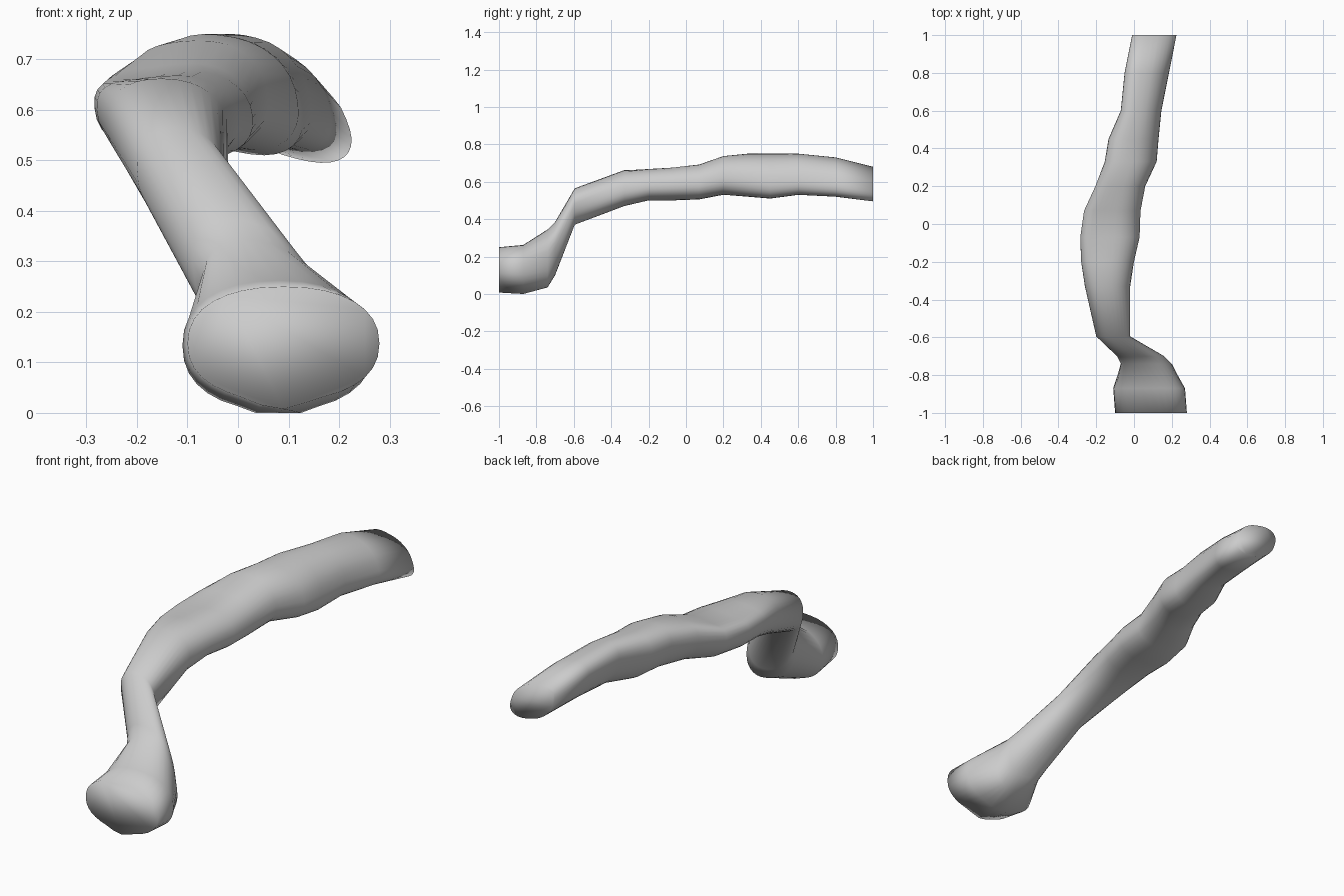
import bpy, bmesh
from math import sin, cos, pi, copysign

if "Cube" in bpy.data.objects:
    bpy.data.objects.remove(bpy.data.objects["Cube"])

# Cross-sections along the branch: y, x min, x max, z min, z max, tilt, top dent
SECTIONS = [
    (-1.00, -.10, .28, .025, .25, .00, 0),
    (-0.87, -.11, .27, .005, .262, .00, 0),
    (-0.74, -.07, .20, .035, .345, -.20, 0),
    (-0.70, -.09, .16, .10, .385, -.20, 0),
    (-0.595, -.20, -.02, .37, .565, -.08, 0),
    (-0.33, -.26, -.02, .47, .662, -.05, 0),
    (-0.20, -.28, .00, .50, .678, -.08, .015),
    (-0.07, -.285, .03, .50, .69, -.08, .025),
    (0.07, -.265, .035, .505, .705, -.10, .02),
    (0.20, -.205, .06, .53, .745, -.10, .01),
    (0.33, -.155, .12, .52, .75, -.15, 0),
    (0.45, -.135, .13, .51, .75, -.18, 0),
    (0.60, -.07, .145, .53, .75, -.20, 0),
    (0.80, -.05, .185, .52, .73, -.23, 0),
    (1.00, -.01, .225, .495, .68, -.25, 0),
]
N = 32


def rounded(v, p=0.88):
    return copysign(abs(v) ** p, v)


def ring(bm, y, x0, x1, z0, z1, tilt, dent):
    verts = []
    for i in range(N):
        t = 2 * pi * i / N
        x = (x0 + x1) / 2 + (x1 - x0) / 2 * rounded(cos(t - tilt))
        z = (z0 + z1) / 2 + (z1 - z0) / 2 * rounded(sin(t + tilt))
        z -= dent * max(0, sin(t - 0.3)) ** 6
        verts.append(bm.verts.new((x, y, z)))
    return verts


# Branch: loft through the rings, both ends closed
bm = bmesh.new()
rings = [ring(bm, *s) for s in SECTIONS]
for a, b in zip(rings, rings[1:]):
    for i in range(N):
        j = (i + 1) % N
        bm.faces.new((a[i], a[j], b[j], b[i]))
bm.faces.new(rings[0])
bm.faces.new(rings[-1])

# Blunt point under the foot
for v in rings[0] + rings[1]:
    if v.co.z < 0.06:
        v.co.z -= 0.02 * max(0, 1 - abs(v.co.x - 0.08) / 0.08)
low = min(v.co.z for v in bm.verts)
for v in bm.verts:
    v.co.z = v.co.z - low if v.co.z < 0.1 and low < 0 and v.co.z < low + 0.001 else max(v.co.z, 0)
bmesh.ops.recalc_face_normals(bm, faces=bm.faces[:])
for f in bm.faces:
    f.smooth = True

mesh = bpy.data.meshes.new("branch")
bm.to_mesh(mesh)
bm.free()
branch = bpy.data.objects.new("branch", mesh)
bpy.context.collection.objects.link(branch)
